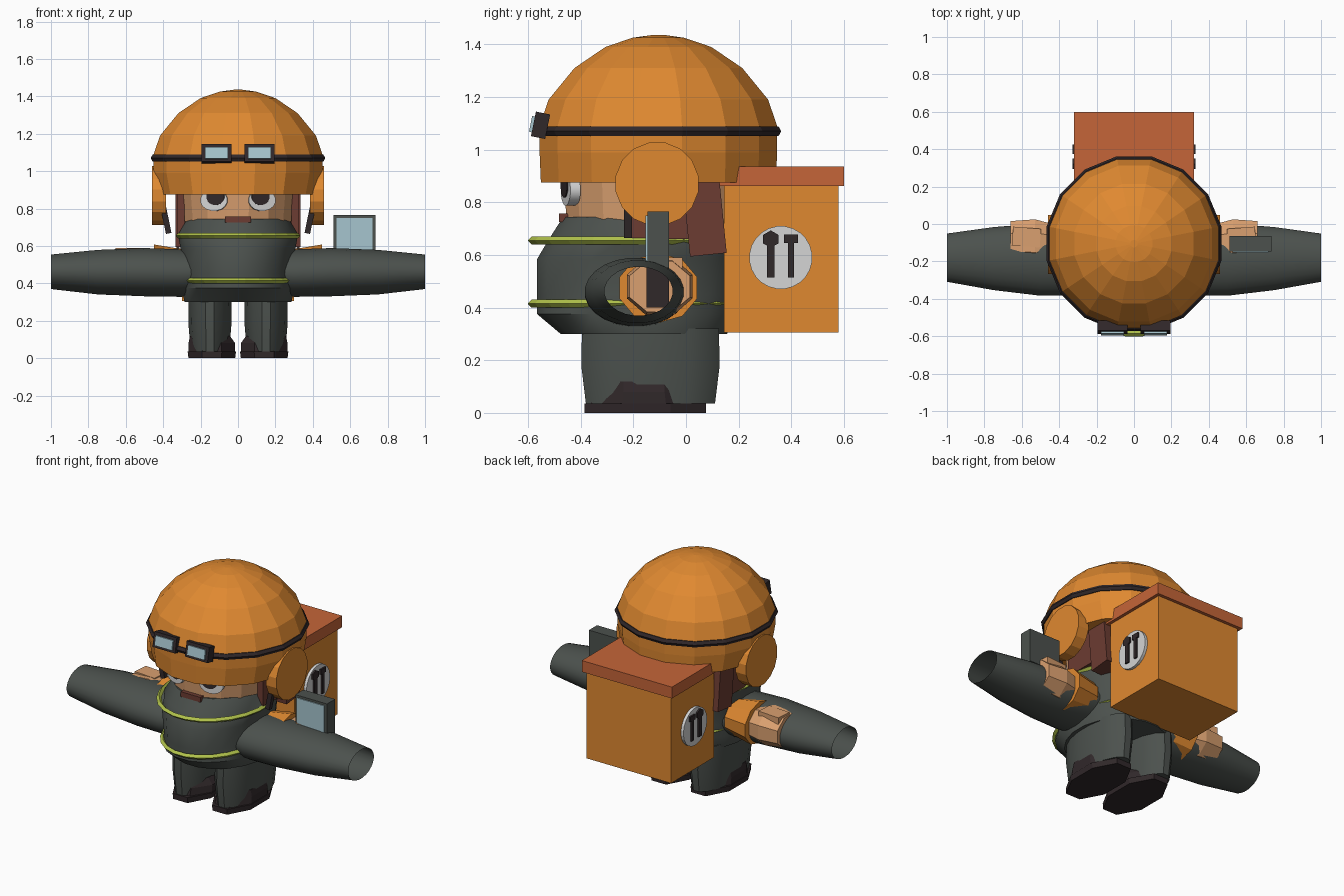
import bpy, bmesh
from math import cos, sin, pi
from mathutils import Matrix, Vector

cube = bpy.data.objects.get("Cube")
if cube:
    bpy.data.objects.remove(cube, do_unlink=True)


def material(name, r, g, b):
    m = bpy.data.materials.new(name)
    m.use_nodes = True
    m.diffuse_color = (r, g, b, 1)
    node = next(n for n in m.node_tree.nodes if n.type == 'BSDF_PRINCIPLED')
    node.inputs["Base Color"].default_value = (r, g, b, 1)
    return m


orange = material("orange", .74, .25, .03)
rust = material("rust lid", .56, .13, .04)
suit = material("grey suit", .072, .083, .075)
skin = material("skin", .70, .35, .16)
dark = material("dark leather", .03, .021, .023)
brown = material("brown hair", .15, .045, .032)
lime = material("lime trim", .44, .54, .07)
glass = material("pale glass", .38, .56, .62)
white = material("white", .66, .66, .66)


def finish(name, bm, mat, smooth=False):
    bmesh.ops.recalc_face_normals(bm, faces=bm.faces)
    me = bpy.data.meshes.new(name)
    bm.to_mesh(me)
    bm.free()
    me.materials.append(mat)
    ob = bpy.data.objects.new(name, me)
    bpy.context.collection.objects.link(ob)
    if smooth:
        bpy.ops.object.select_all(action='DESELECT')
        ob.select_set(True)
        bpy.context.view_layer.objects.active = ob
        bpy.ops.object.shade_smooth_by_angle(angle=pi / 6)
    return ob


def loft(name, mat, axis, sections, n=16, caps=True, smooth=False):
    """Elliptical sections (position, centre a, centre b, radius a, radius b) along an axis."""
    bm = bmesh.new()
    rings = []
    for t, ca, cb, ra, rb in sections:
        ring = []
        for i in range(n):
            ang = 2 * pi * (i + .5) / n
            a, b = ca + ra * cos(ang), cb + rb * sin(ang)
            co = {'x': (t, a, b), 'y': (a, t, b), 'z': (a, b, t)}[axis]
            ring.append(bm.verts.new(co))
        rings.append(ring)
    for lo, hi in zip(rings, rings[1:]):
        for i in range(n):
            j = (i + 1) % n
            bm.faces.new((lo[i], lo[j], hi[j], hi[i]))
    if caps:
        bm.faces.new(rings[0])
        bm.faces.new(rings[-1])
    return finish(name, bm, mat, smooth)


def box(name, mat, x, y, z, tilt=None):
    """Box from axis ranges, optionally rotated about its centre by (angle, axis)."""
    size = [r[1] - r[0] for r in (x, y, z)]
    mid = Vector([(r[0] + r[1]) / 2 for r in (x, y, z)])
    bm = bmesh.new()
    bmesh.ops.create_cube(bm, size=1, matrix=Matrix.Diagonal((*size, 1)))
    rot = Matrix.Rotation(tilt[0], 4, tilt[1]) if tilt else Matrix()
    bm.transform(Matrix.Translation(mid) @ rot)
    return finish(name, bm, mat)


def band(name, mat, z, cy, rx, ry, thick, n=16, m=6):
    """Elliptical torus lying flat."""
    bm = bmesh.new()
    v = []
    for i in range(n):
        a = 2 * pi * (i + .5) / n
        v.append([bm.verts.new(((rx + thick * cos(q)) * cos(a),
                                cy + (ry + thick * cos(q)) * sin(a),
                                z + thick * sin(q)))
                  for q in (2 * pi * k / m for k in range(m))])
    for i in range(n):
        for k in range(m):
            i2, k2 = (i + 1) % n, (k + 1) % m
            bm.faces.new((v[i][k], v[i2][k], v[i2][k2], v[i][k2]))
    return finish(name, bm, mat)


def mirror_range(s, lo, hi):
    return tuple(sorted((s * lo, s * hi)))


# Helmet and goggle strap
dome = [(.875, .435, .455), (.99, .46, .46), (1.09, .46, .46), (1.19, .425, .425),
        (1.31, .325, .325), (1.39, .205, .205), (1.425, .10, .10), (1.436, .02, .02)]
loft("helmet", orange, 'z', [(z, 0, -.105, rx, ry) for z, rx, ry in dome])
band("goggle_strap", dark, 1.07, -.105, .455, .455, .021)

# Head and hair
loft("head", skin, 'z', [(.66, 0, -.14, .24, .28), (.73, 0, -.13, .29, .33),
                         (.95, 0, -.13, .31, .345)])
box("back_hair", brown, (-.335, .335), (0, .14), (.60, .90), (.1, 'X'))
box("mouth", brown, (-.07, .07), (-.482, -.44), (.725, .757))

# Torso with trim rings
loft("torso", suit, 'z', [(.30, 0, -.16, .29, .32), (.375, 0, -.185, .305, .385),
                          (.45, 0, -.185, .29, .385), (.585, 0, -.185, .31, .385),
                          (.66, 0, -.17, .325, .355), (.745, 0, -.15, .275, .32)],
     n=20, smooth=True)
band("lower_trim", lime, .415, -.2, .288, .39, .015, n=24, m=4)
band("upper_trim", lime, .655, -.2, .322, .39, .015, n=24, m=4)

# Paired parts
for s, side in ((1, "left"), (-1, "right")):
    # Ear cover and chin strap
    loft(side + "_ear_cover", orange, 'x',
         [(s * .385, -.11, .87, .16, .16), (s * .46, -.11, .87, .16, .16)])
    box(side + "_chin_strap", dark, mirror_range(s, .375, .405), (-.235, -.205),
        (.665, .86), (s * .2, 'Y'))
    box(side + "_side_hair", brown, mirror_range(s, .285, .325), (-.21, .02), (.66, .90))

    # Goggle frame and lens
    tilt = (-.2, 'X')
    box(side + "_goggle_frame", dark, mirror_range(s, .035, .195), (-.58, -.525),
        (1.045, 1.14), tilt)
    box(side + "_goggle_lens", glass, mirror_range(s, .053, .177), (-.591, -.535),
        (1.062, 1.123), tilt)

    # Eye: white with a dark iris, turned to follow the face
    for part, mat, x, z, rx, rz, depth in (("eye", white, .125, .845, .075, .058, 0),
                                           ("iris", dark, .115, .865, .05, .047, .007)):
        ob = loft(side + "_" + part, mat, 'y',
                  [(-.02 - depth, 0, 0, rx, rz), (.02, 0, 0, rx, rz)], smooth=True)
        ob.data.transform(Matrix.Translation((s * x, -.438, z)) @ Matrix.Rotation(s * .25, 4, 'Z'))

    # Open sleeve
    loft(side + "_sleeve", suit, 'x',
         [(s * x, y, z, ry, rz) for x, y, z, ry, rz in
          ((.2, -.19, .46, .18, .12), (.3, -.19, .455, .195, .128), (.5, -.19, .46, .195, .13),
           (.75, -.185, .46, .17, .12), (1.0, -.18, .462, .13, .093))],
         n=24, caps=False, smooth=True)

    # Glove cuff, hand, fingers and thumb
    loft(side + "_cuff", orange, 'x', [(s * .28, -.105, .475, .12, .105),
                                       (s * .45, -.105, .475, .155, .133)], n=10)
    loft(side + "_hand", skin, 'x', [(s * .42, -.105, .475, .11, .10),
                                     (s * .53, -.10, .48, .135, .118),
                                     (s * .66, -.10, .48, .125, .105)], n=8)
    box(side + "_thumb", skin, mirror_range(s, .50, .65), (-.12, -.02), (.50, .59), (s * .08, 'Z'))

    # Trouser leg, boot and sole
    loft(side + "_leg", suit, 'z', [(.035, s * .15, -.135, .105, .25),
                                    (.18, s * .15, -.135, .117, .268),
                                    (.32, s * .15, -.135, .118, .265)], smooth=True)
    loft(side + "_boot", dark, 'z', [(.03, s * .14, -.16, .135, .22),
                                     (.08, s * .14, -.16, .135, .205),
                                     (.12, s * .15, -.16, .115, .20)], n=8)
    loft(side + "_sole", dark, 'z', [(0, s * .14, -.155, .135, .25),
                                     (.035, s * .14, -.155, .14, .25)], n=8)

    # Toolbox emblem: disc with wrench and hammer
    loft(side + "_emblem_disc", white, 'x', [(s * .295, .36, .59, .12, .12),
                                             (s * .318, .36, .59, .12, .12)], n=24)
    xr = mirror_range(s, .31, .328)
    box(side + "_wrench_handle", dark, xr, (.308, .336), (.515, .65))
    loft(side + "_wrench_head", dark, 'x', [(s * .31, .322, .66, .033, .033),
                                            (s * .328, .322, .66, .033, .033)], n=6)
    box(side + "_hammer_handle", dark, xr, (.388, .41), (.515, .65))
    box(side + "_hammer_head", dark, xr, (.373, .425), (.645, .677))

# Backpack toolbox
box("toolbox", orange, (-.3, .3), (.145, .58), (.305, .87))
box("toolbox_lid", rust, (-.32, .32), (.125, .60), (.862, .935))

# Wrist tablet
box("tablet", suit, (.51, .735), (-.147, -.065), (.55, .765))
box("tablet_screen", glass, (.527, .718), (-.153, -.14), (.57, .75))
box("tablet_mount", dark, (.58, .68), (-.15, -.065), (.40, .56))
